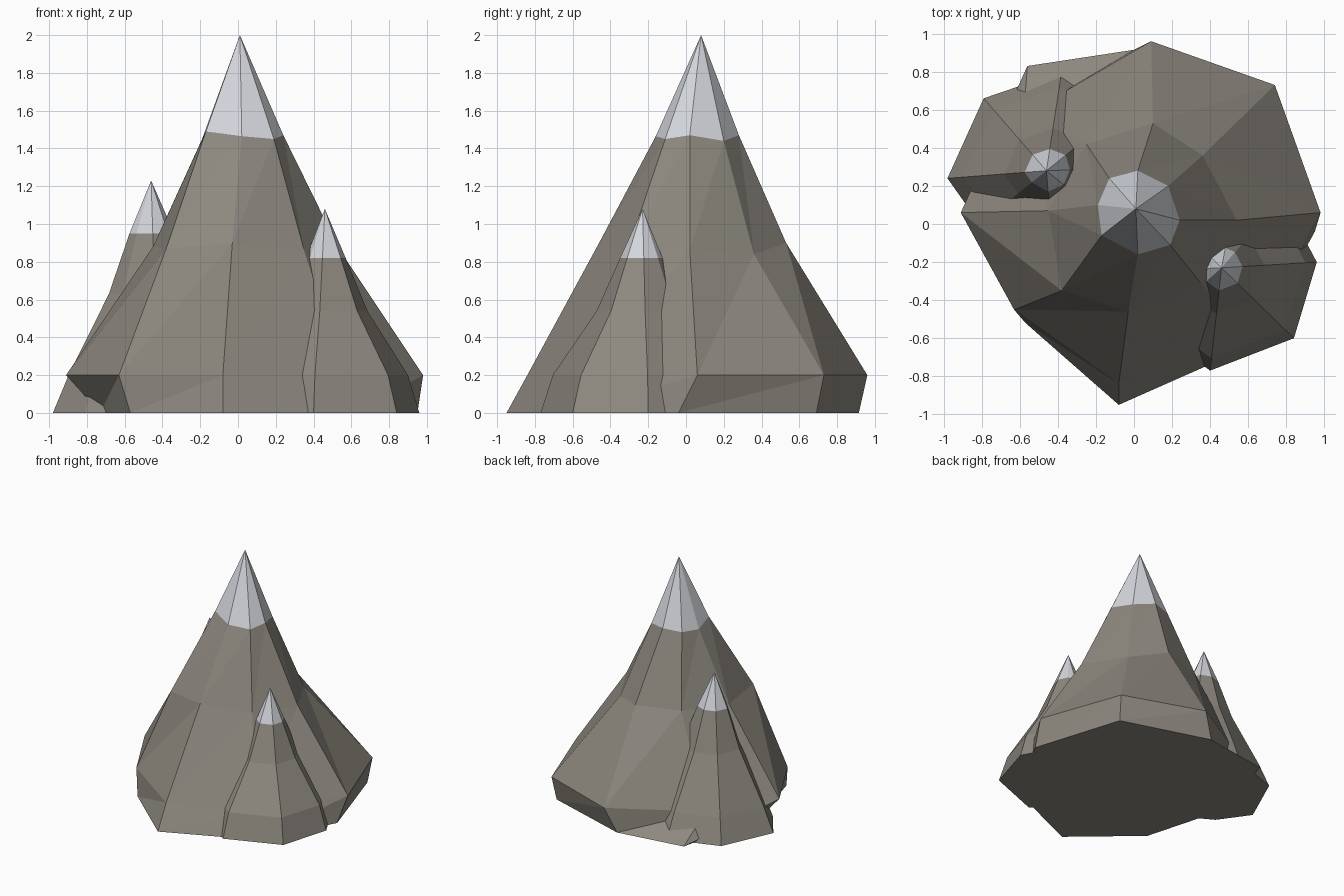
import bpy, bmesh

if "Cube" in bpy.data.objects:
    bpy.data.objects.remove(bpy.data.objects["Cube"])


def material(name, rgb):
    m = bpy.data.materials.new(name)
    m.diffuse_color = (*rgb, 1)
    m.use_nodes = True
    m.node_tree.nodes["Principled BSDF"].inputs["Base Color"].default_value = m.diffuse_color
    return m


STONE = material("stone", (0.27, 0.25, 0.215))
SNOW = material("snow", (0.66, 0.68, 0.72))


def build_peak(name, rings, apex):
    """Skin rings of 3D points from the ground up to an apex; the top fan is snow."""
    bm = bmesh.new()
    loops = [[bm.verts.new(p) for p in ring] for ring in rings]
    tip = bm.verts.new(apex)
    n = len(loops[0])
    bm.faces.new(loops[0][::-1])
    for low, high in zip(loops, loops[1:]):
        for i in range(n):
            j = (i + 1) % n
            bm.faces.new((low[i], low[j], high[j]))
            bm.faces.new((low[i], high[j], high[i]))
    for i in range(n):
        bm.faces.new((loops[-1][i], loops[-1][(i + 1) % n], tip)).material_index = 1
    bmesh.ops.recalc_face_normals(bm, faces=bm.faces)
    me = bpy.data.meshes.new(name)
    bm.to_mesh(me)
    bm.free()
    me.materials.append(STONE)
    me.materials.append(SNOW)
    bpy.context.collection.objects.link(bpy.data.objects.new(name, me))


def side_peak(name, apex, base, levels):
    """Smaller peak: the base outline shrinks towards the apex at each (z, scale)."""
    ax, ay, _ = apex
    rings = [[(ax + (x - ax) * s, ay + (y - ay) * s, z) for x, y in base]
             for z, s in levels]
    build_peak(name, rings, apex)


# Main peak: foot, shoulder, mid slope and snow line
foot = [(0.95, -0.04), (0.72, 0.69), (0.0, 0.915), (-0.56, 0.83),
        (-0.73, 0.05), (-0.57, -0.52), (-0.08, -0.95), (0.62, -0.64)]
shoulder = [(0.98, 0.06), (0.74, 0.73), (0.09, 0.96), (-0.58, 0.57),
            (-0.91, 0.06), (-0.63, -0.45), (-0.08, -0.84), (0.56, -0.56)]
slope = [(0.54, 0.02, 0.86), (0.36, 0.36, 0.84), (0.10, 0.53, 0.90), (-0.25, 0.42, 0.9),
         (-0.45, 0.07, 0.88), (-0.38, -0.35, 0.87), (-0.03, -0.46, 0.90), (0.35, -0.31, 0.86)]
snow = [(0.24, 0.02, 1.47), (0.18, 0.20, 1.44), (0.02, 0.28, 1.47), (-0.13, 0.24, 1.46),
        (-0.19, 0.10, 1.45), (-0.17, -0.06, 1.49), (0.02, -0.16, 1.465), (0.19, -0.11, 1.45)]
build_peak("main_peak",
           [[(x, y, 0) for x, y in foot], [(x, y, 0.2) for x, y in shoulder], slope, snow],
           (0.01, 0.08, 2.0))

# Right front peak
side_peak("right_peak", (0.46, -0.23, 1.08),
          [(0.96, -0.20), (0.78, 0.14), (0.55, 0.25), (0.12, 0.10),
           (0.0, -0.25), (0.1, -0.55), (0.40, -0.77), (0.84, -0.60)],
          [(0, 1), (0.2, 0.88), (0.54, 0.45), (0.82, 0.22)])

# Left rear peak
side_peak("left_peak", (-0.46, 0.28, 1.23),
          [(0.10, 0.30), (0.0, 0.65), (-0.38, 0.80), (-0.79, 0.66),
           (-0.98, 0.24), (-0.81, 0.0), (-0.42, -0.22), (-0.05, -0.05)],
          [(0, 1), (0.2, 0.84), (0.63, 0.43), (0.95, 0.22)])
